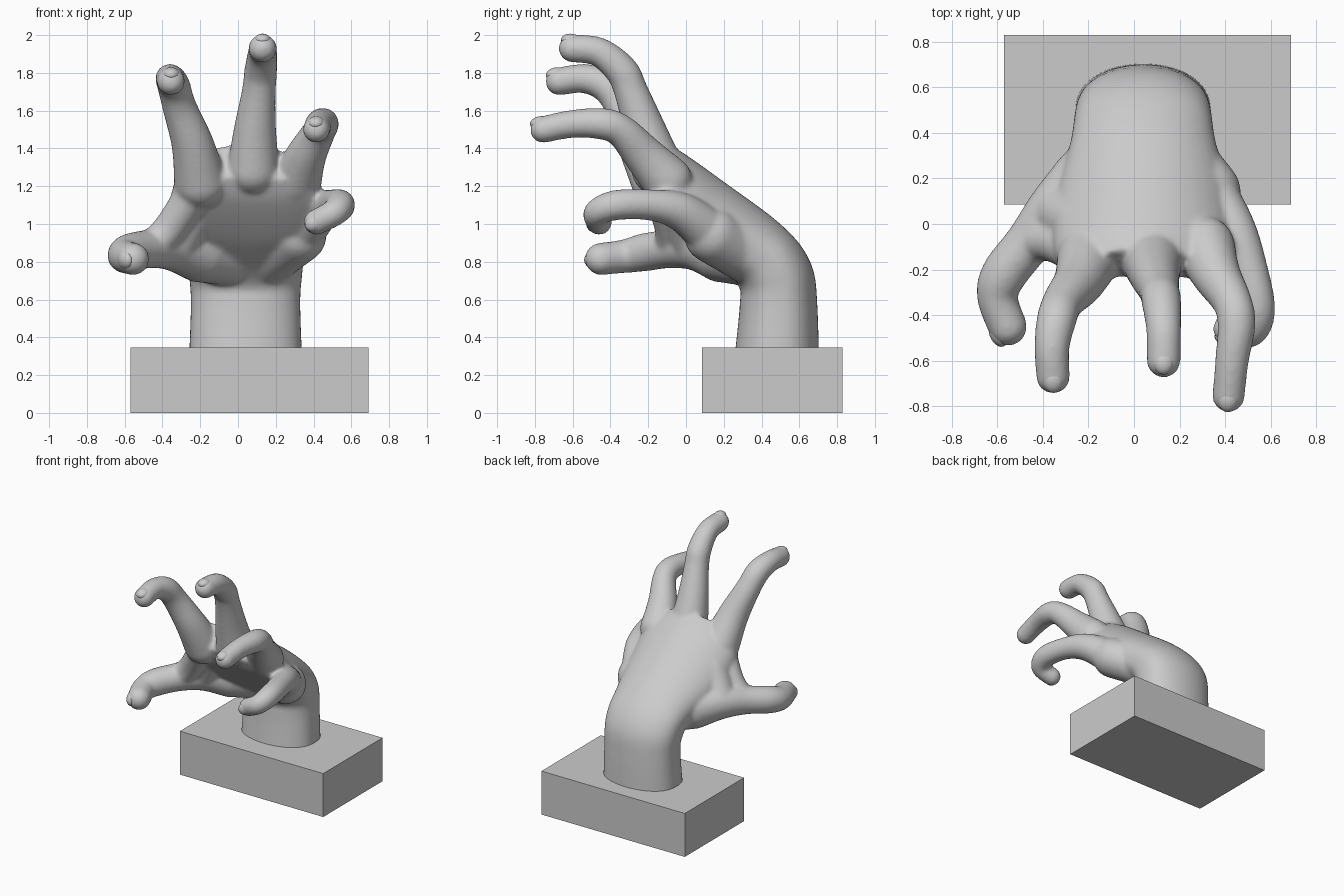
import bpy, bmesh, math
from mathutils import Vector, Matrix

if "Cube" in bpy.data.objects:
    bpy.data.objects.remove(bpy.data.objects["Cube"])


def new_object(name, bm):
    me = bpy.data.meshes.new(name)
    bm.to_mesh(me)
    bm.free()
    ob = bpy.data.objects.new(name, me)
    bpy.context.collection.objects.link(ob)
    return ob


def spline(pts, steps):
    """Catmull-Rom samples through tuples of any length."""
    out = []
    n = len(pts)
    for i in range(n - 1):
        p = [pts[max(0, min(n - 1, i + k))] for k in (-1, 0, 1, 2)]
        for s in range(steps):
            t = s / steps
            out.append([0.5 * (2 * b + (c - a) * t + (2 * a - 5 * b + 4 * c - d) * t * t
                               + (3 * b - a - 3 * c + d) * t ** 3) for a, b, c, d in zip(*p)])
    out.append(list(pts[-1]))
    return out


def add_limb(bm, pts, radii):
    """Rounded limb through points with matching radii."""
    for x, y, z, r in spline([(*p, r) for p, r in zip(pts, radii)], 10):
        bmesh.ops.create_icosphere(bm, subdivisions=3, radius=r, matrix=Matrix.Translation((x, y, z)))


def add_palm(bm, sections, sides=40):
    """Loft of ovals (y, z, tilt, half width, half thickness) that cup more towards the knuckles."""
    rings = []
    for cy, cz, tilt, w, th in spline(sections, 6):
        ny, nz = math.cos(math.radians(tilt)), math.sin(math.radians(tilt))
        bend = min(0.09, max(0, (cz - 0.8) / 3))
        ring = []
        for i in range(sides):
            a = 2 * math.pi * i / sides
            u, s = math.cos(a), math.sin(a)
            v = math.copysign(abs(s) ** 0.8, s) * th - bend * u * u
            ring.append(bm.verts.new((0.04 + u * w, cy + v * ny, cz + v * nz)))
        rings.append(ring)
    for a, b in zip(rings, rings[1:]):
        for i in range(sides):
            j = (i + 1) % sides
            bm.faces.new((a[i], a[j], b[j], b[i]))
    bm.faces.new(rings[0][::-1])
    bm.faces.new(rings[-1])


# block base
bm = bmesh.new()
bmesh.ops.create_cube(bm, size=1, matrix=Matrix.Translation((0.06, 0.457, 0.1725))
                      @ Matrix.Diagonal((1.26, 0.745, 0.345, 1)))
new_object("base", bm)

# wrist and palm
bm = bmesh.new()
add_palm(bm, [
    (0.48, 0.28, 0, 0.30, 0.225),
    (0.49, 0.58, 0, 0.29, 0.205),
    (0.47, 0.73, 25, 0.30, 0.20),
    (0.36, 0.87, 50, 0.32, 0.19),
    (0.12, 1.06, 55, 0.39, 0.18),
    (-0.08, 1.24, 55, 0.39, 0.15),
    (-0.17, 1.34, 55, 0.32, 0.11),
])
bmesh.ops.recalc_face_normals(bm, faces=bm.faces)

# fingers: six joints from palm to tip, one shared thickness profile scaled per finger
profile = (0.14, 0.113, 0.091, 0.088, 0.078, 0.075)
up = (0, 0, 1)
index = [(-0.20, -0.15, 1.22), (-0.24, -0.25, 1.42), (-0.31, -0.34, 1.62),
         (-0.34, -0.42, 1.73), (-0.36, -0.54, 1.77), (-0.355, -0.67, 1.755)]
middle = [(0.08, -0.15, 1.29), (0.09, -0.22, 1.50), (0.11, -0.29, 1.70),
          (0.12, -0.34, 1.81), (0.13, -0.46, 1.91), (0.13, -0.60, 1.93)]
ring = [(0.31, -0.10, 1.23), (0.36, -0.22, 1.36), (0.43, -0.34, 1.49),
        (0.45, -0.44, 1.53), (0.43, -0.60, 1.53), (0.415, -0.755, 1.50)]
little = [(0.32, 0.14, 0.94), (0.43, -0.02, 1.06), (0.50, -0.18, 1.10),
          (0.54, -0.37, 1.10), (0.51, -0.47, 1.06), (0.415, -0.46, 1.01)]
thumb = [(-0.20, 0.19, 0.85), (-0.34, 0.06, 0.88), (-0.46, -0.08, 0.87),
         (-0.57, -0.22, 0.85), (-0.60, -0.32, 0.83), (-0.555, -0.45, 0.815)]
fingers = [("index", index, 1, up), ("middle", middle, 1, up), ("ring", ring, 0.96, up),
           ("little", little, 0.92, (0, -1, 0)), ("thumb", thumb, 1.15, (-1, 0, 0))]
for name, pts, size, out in fingers:
    add_limb(bm, pts, [r * size for r in profile])

# fleshy heels of the palm, and the web between thumb and index finger
add_limb(bm, [(0.17, 0.33, 0.83), little[0]], (0.15, 0.15))
add_limb(bm, [(-0.04, 0.32, 0.82), thumb[0]], (0.15, 0.16))
add_limb(bm, [thumb[2], (-0.35, -0.08, 0.99), index[0]], (0.09, 0.09, 0.1))
add_limb(bm, [thumb[1], (-0.23, 0, 1.09)], (0.13, 0.12))

hand = new_object("hand", bm)

# fuse everything into one smooth skin
rm = hand.modifiers.new("fuse", 'REMESH')
rm.mode = 'VOXEL'
rm.voxel_size = 0.012
rm.use_smooth_shade = True
sm = hand.modifiers.new("soften", 'SMOOTH')
sm.factor = 0.5
sm.iterations = 14
bpy.context.view_layer.objects.active = hand
hand.select_set(True)
for m in ("fuse", "soften"):
    bpy.ops.object.modifier_apply(modifier=m)

# fingernails: flattened ovals bedded in the fingertips
for name, pts, size, out in fingers:
    tip = Vector(pts[-1])
    a = (tip - Vector(pts[-2])).normalized()
    o = Vector(out)
    o = (o - a * o.dot(a)).normalized()
    rot = Matrix((a.cross(o), a, o)).transposed().to_4x4()
    r = profile[-1] * size
    bm = bmesh.new()
    bmesh.ops.create_uvsphere(bm, u_segments=20, v_segments=12, radius=r,
                              matrix=Matrix.Translation(tip + o * r * 0.53 + a * r * 0.15) @ rot
                              @ Matrix.Diagonal((0.62, 0.75, 0.48, 1)))
    for f in bm.faces:
        f.smooth = True
    new_object(name + "_nail", bm)
